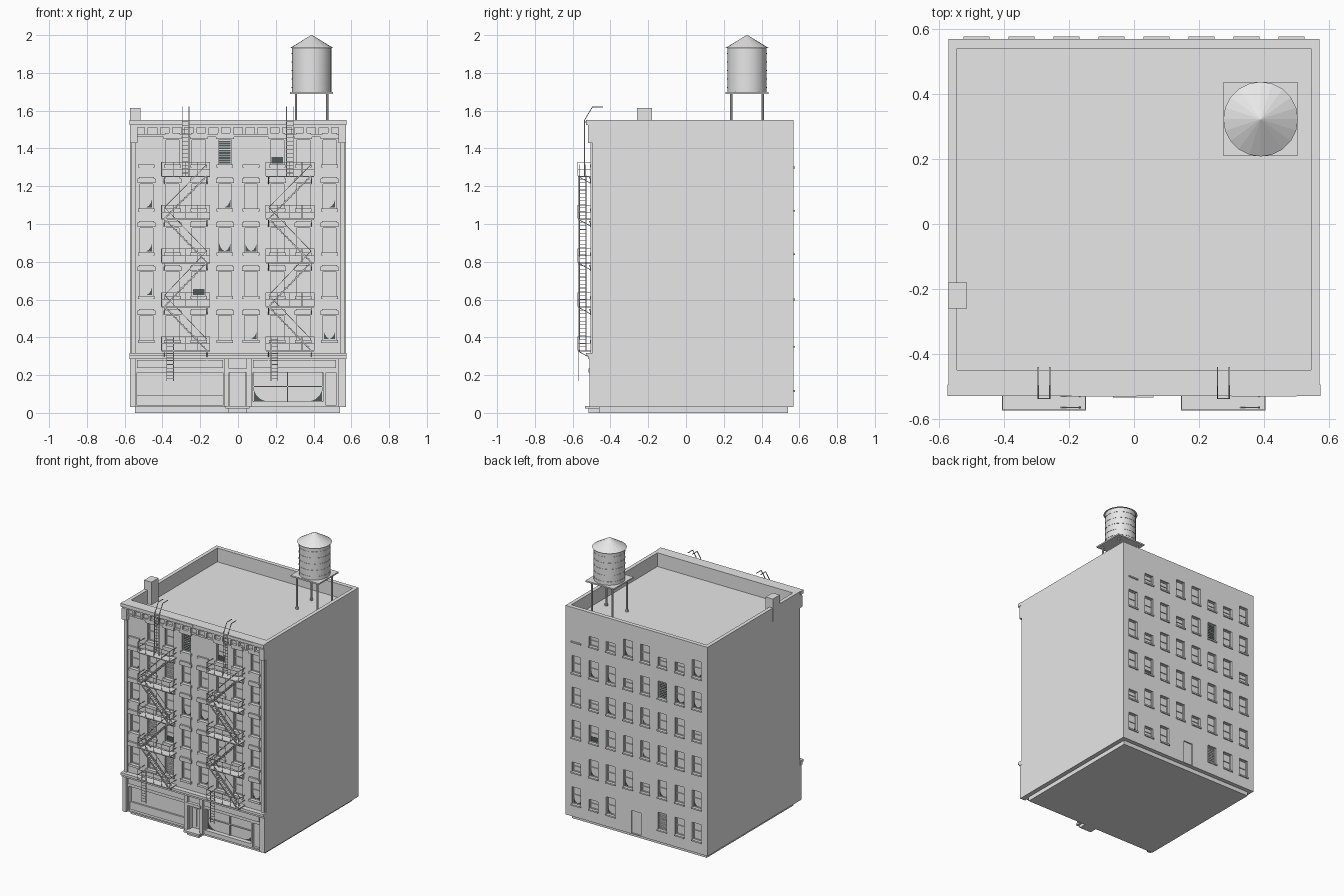
import bpy, bmesh, random
from math import radians
from mathutils import Matrix, Vector

random.seed(4)
cube = bpy.data.objects.get("Cube")
if cube:
    bpy.data.objects.remove(cube, do_unlink=True)


def material(name, rgb):
    m = bpy.data.materials.new(name)
    m.use_nodes = True
    m.diffuse_color = (*rgb, 1)
    m.node_tree.nodes["Principled BSDF"].inputs["Base Color"].default_value = (*rgb, 1)
    return m


GREY = material("masonry grey", (0.8, 0.8, 0.8))
PALE = material("pale pane grey", (0.87, 0.87, 0.87))
DARK = material("dark slate glass", (0.08, 0.1, 0.1))


class Part:
    """Collects simple solids into one named object."""

    def __init__(self, name, mat=GREY):
        self.name, self.mat, self.bm = name, mat, bmesh.new()

    def box(self, x0, x1, y0, y1, z0, z1):
        size = Matrix.Diagonal((x1 - x0, abs(y1 - y0), z1 - z0, 1))
        mid = Matrix.Translation(((x0 + x1) / 2, (y0 + y1) / 2, (z0 + z1) / 2))
        bmesh.ops.create_cube(self.bm, size=1, matrix=mid @ size)

    def bar(self, a, b, t=0.004):
        a, b = Vector(a), Vector(b)
        turn = (b - a).to_track_quat('Z', 'Y').to_matrix().to_4x4()
        size = Matrix.Diagonal((t, t, (b - a).length, 1))
        bmesh.ops.create_cube(self.bm, size=1, matrix=Matrix.Translation((a + b) / 2) @ turn @ size)

    def cone(self, x, y, z0, z1, r0, r1, n=20):
        bmesh.ops.create_cone(self.bm, cap_ends=True, segments=n, radius1=r0, radius2=r1,
                              depth=z1 - z0, matrix=Matrix.Translation((x, y, (z0 + z1) / 2)))

    def corner(self, x, y, z, w, h):
        """Curved corner plate left uncovered by a drawn curtain."""
        pts = [(0, 0), (w, 0), (w * 0.55, h * 0.2), (w * 0.2, h * 0.55), (0, h)]
        f = self.bm.faces.new([self.bm.verts.new((x + u, y, z + v)) for u, v in pts])
        f.normal_update()
        if f.normal.y * y < 0:
            f.normal_flip()

    def finish(self):
        me = bpy.data.meshes.new(self.name)
        self.bm.to_mesh(me)
        self.bm.free()
        me.materials.append(self.mat)
        ob = bpy.data.objects.new(self.name, me)
        bpy.context.collection.objects.link(ob)
        return ob


FRONT, BACK = -0.495, 0.57
COLS = [-0.485 + 0.1385 * i for i in range(8)]
FRONT_ROWS = [0.385, 0.618, 0.85, 1.083, 1.315]
BACK_ROWS = [0.12, 0.355, 0.605, 0.845, 1.075, 1.305]

body = Part("building_body")
body.box(-0.572, 0.572, FRONT, BACK, 0.03, 1.55)
cutter = Part("opening_cutter")
cutter.box(-0.545, 0.545, -0.45, 0.54, 1.45, 1.7)
panes = Part("window_panes", PALE)
glass = Part("dark_glass", DARK)
frames = Part("window_frames")
trim = Part("window_surrounds")


def opening(x0, x1, z0, z1, side, depth=0.022):
    """Recess with a pane at its bottom; returns the pane's outer y."""
    wall = FRONT if side < 0 else BACK
    inner = wall - side * depth
    cutter.box(x0, x1, inner, wall + side * 0.1, z0, z1)
    panes.box(x0, x1, inner, inner + side * 0.003, z0, z1)
    return inner + side * 0.003


def window(x, z, w, h, side, style):
    y = opening(x - w / 2, x + w / 2, z, z + h, side)
    x0, x1, t = x - w / 2, x + w / 2, 0.005
    for a, b, c, d in ((x0, x0 + t, z, z + h), (x1 - t, x1, z, z + h), (x0, x1, z, z + t),
                       (x0, x1, z + h - t, z + h), (x0, x1, z + h / 2, z + h / 2 + t)):
        frames.box(a, b, y, y + side * 0.006, c, d)
    if style == "dark":
        glass.box(x0 + t, x1 - t, y, y + side * 0.002, z + t, z + h - t)
    elif style == "low":
        glass.box(x0 + t, x1 - t, y, y + side * 0.002, z + t, z + h * 0.3)
    if style in ("curtain", "curtains"):
        glass.corner(x1 - t, y + side * 0.002, z + t, -w * 0.45, h * 0.33)
    if style == "curtains":
        glass.corner(x0 + t, y + side * 0.002, z + t, w * 0.45, h * 0.33)
    if style in ("slats", "dark"):
        for i in range(1, 10):
            s = z + h * i / 10
            frames.box(x0 + t, x1 - t, y, y + side * 0.005, s, s + 0.003)


# Front windows with hoods, sills and spandrel panels
special = {(3, 4): "dark", (2, 1): "low", (5, 4): "low", (2, 0): "slats", (1, 1): "slats",
           (2, 3): "slats", (3, 2): "curtains", (4, 2): "curtains", (0, 2): "curtain",
           (0, 3): "curtain", (3, 3): "curtain", (4, 0): "curtain", (7, 0): "curtains",
           (7, 3): "curtain", (0, 1): "curtain"}
for c, x in enumerate(COLS):
    for r, z in enumerate(FRONT_ROWS):
        trim.box(x - 0.044, x + 0.044, FRONT, FRONT - 0.012, z - 0.016, z)
        if (c, r) in ((0, 4), (4, 4)):
            continue
        window(x, z, 0.07, 0.13, -1, special.get((c, r), "plain"))
        trim.box(x - 0.047, x + 0.047, FRONT, FRONT - 0.014, z + 0.134, z + 0.158)
        trim.box(x - 0.04, x + 0.04, FRONT, FRONT - 0.018, z + 0.158, z + 0.166)
        if r < 4:
            trim.box(x - 0.036, x + 0.036, FRONT, FRONT - 0.005, z + 0.166, z + 0.217)

# Back windows, sills and service door
for c, x in enumerate(COLS):
    for r, z in enumerate(BACK_ROWS):
        if r == 0 and c in (3, 4):
            continue
        trim.box(x - 0.04, x + 0.04, BACK, BACK + 0.008, z - 0.01, z)
        if r == 5 and c == 7:
            continue
        style = "dark" if (c, r) == (2, 4) else "slats" if (c, r) == (2, 0) else \
            random.choice(("plain", "plain", "curtain", "curtains", "short", "short"))
        if (c, r) == (6, 2):
            style = "low"
        window(x, z, 0.072, 0.07 if style == "short" else 0.125, 1, style)
opening(-0.035, 0.04, 0.035, 0.2, 1, 0.012)

# Shopfronts and entrance
y = opening(-0.535, -0.08, 0.04, 0.215, -1, 0.035)
frames.box(-0.535, -0.08, y, y - 0.012, 0.04, 0.095)
y = opening(0.08, 0.45, 0.06, 0.215, -1, 0.035)
for x in (0.08, 0.26, 0.444):
    frames.box(x, x + 0.006, y, y - 0.01, 0.06, 0.215)
frames.box(0.08, 0.45, y, y - 0.01, 0.137, 0.142)
glass.corner(0.086, y - 0.003, 0.062, 0.06, 0.055)
glass.corner(0.444, y - 0.003, 0.062, -0.06, 0.055)
y = opening(-0.042, 0.04, 0.036, 0.215, -1, 0.035)
for x in (-0.032, 0.004):
    frames.box(x, x + 0.028, y, y - 0.006, 0.055, 0.185)
opening(0.465, 0.52, 0.04, 0.215, -1, 0.02)
front = Part("shopfront_trim")
for x0, x1 in ((-0.535, -0.08), (0.08, 0.52)):
    front.box(x0, x1, FRONT, FRONT - 0.008, 0.238, 0.28)
for x0, x1 in ((-0.572, -0.542), (-0.075, -0.048), (0.046, 0.073), (0.53, 0.572)):
    front.box(x0, x1, FRONT, FRONT - 0.016, 0.03, 0.285)
front.box(-0.06, 0.058, FRONT, FRONT - 0.022, 0.215, 0.235)
front.box(-0.575, 0.575, FRONT, FRONT - 0.025, 0.285, 0.3)
front.box(-0.575, 0.575, FRONT, FRONT - 0.035, 0.3, 0.318)
front.box(-0.065, 0.06, -0.46, -0.535, 0.022, 0.036)
front.box(-0.05, 0.045, -0.46, -0.515, 0, 0.022)

# Cornice, dentils, end brackets and corner strips
cornice = Part("cornice")
cornice.box(-0.575, 0.575, FRONT, -0.53, 1.525, 1.55)
cornice.box(-0.572, 0.572, FRONT, -0.518, 1.512, 1.525)
cornice.box(-0.572, 0.572, FRONT, -0.503, 1.46, 1.474)
for i in range(18):
    x = -0.55 + 1.1 * i / 17
    cornice.box(x - 0.009, x + 0.009, FRONT, -0.515, 1.474, 1.512)
for x in (-0.093, 0.4):
    cornice.box(x - 0.1, x + 0.1, FRONT, -0.532, 1.535, 1.546)
for s in (-1, 1):
    x = s * 0.552
    cornice.box(x - 0.02, x + 0.02, FRONT, -0.52, 1.43, 1.512)
    cornice.box(x - 0.012, x + 0.012, FRONT, -0.505, 0.318, 1.43)

# Plinth, chimney
plinth = Part("plinth")
plinth.box(-0.545, 0.54, -0.46, 0.54, 0, 0.03)
chimney = Part("chimney")
chimney.box(-0.573, -0.515, -0.26, -0.18, 1.45, 1.615)

# Fire escapes, drop ladders and roof ladders
LEVELS = [0.33, 0.563, 0.797, 1.028, 1.255]
for name, cx in (("right_fire_escape", -0.277), ("left_fire_escape", 0.275)):
    p = Part(name)
    x0, x1, y0, y1 = cx - 0.128, cx + 0.128, -0.573, FRONT
    for i, z in enumerate(LEVELS):
        p.box(x0, x1, y0, y1, z - 0.006, z)
        for h in (0.035, 0.072):
            p.bar((x0, y0, z + h), (x1, y0, z + h), 0.003)
            for x in (x0, x1):
                p.bar((x, y0, z + h), (x, y1, z + h), 0.003)
        for k in range(5):
            x = x0 + (x1 - x0) * k / 4
            p.bar((x, y0, z), (x, y0, z + 0.072), 0.003)
        for x in (x0 + 0.015, x1 - 0.015):
            p.bar((x, y0 + 0.005, z - 0.005), (x, y1, z - 0.045))
            p.bar((x, y1 - 0.003, z - 0.05), (x, y1 - 0.003, z))
        if i == len(LEVELS) - 1:
            continue
        # Flights alternate direction from one landing to the next
        s = 1 if i % 2 == 0 else -1
        a, b = Vector((cx + s * 0.112, 0, z)), Vector((cx - s * 0.112, 0, LEVELS[i + 1]))
        for y in (-0.565, -0.53):
            off = Vector((0, y, 0))
            p.bar(a + off, b + off, 0.006)
            up = Vector((0, y, 0.06))
            p.bar(a + up, b + up, 0.003)
        for k in range(1, 12):
            q = a.lerp(b, k / 12)
            p.box(q.x - 0.009, q.x + 0.009, -0.565, -0.53, q.z - 0.001, q.z + 0.002)
    for x in (cx - 0.1, cx - 0.065):
        p.bar((x, -0.568, 0.17), (x, -0.568, 0.4))
    for k in range(12):
        z = 0.18 + k * 0.019
        p.bar((cx - 0.1, -0.568, z), (cx - 0.065, -0.568, z), 0.003)
    for x in (cx - 0.018, cx + 0.018):
        p.bar((x, -0.537, 1.255), (x, -0.537, 1.55))
        p.bar((x, -0.537, 1.55), (x, -0.495, 1.62))
        p.bar((x, -0.495, 1.62), (x, -0.44, 1.62))
    for k in range(14):
        z = 1.27 + k * 0.021
        p.bar((cx - 0.018, -0.537, z), (cx + 0.018, -0.537, z), 0.003)
    p.finish()

# Rooftop water tank
tx, ty = 0.39, 0.323
stand = Part("tank_stand")
stand.box(tx - 0.114, tx + 0.114, ty - 0.114, ty + 0.114, 1.688, 1.698)
for sx in (-1, 1):
    for sy in (-1, 1):
        stand.cone(tx + sx * 0.083, ty + sy * 0.083, 1.45, 1.69, 0.006, 0.006, 8)
        stand.cone(tx + sx * 0.083, ty + sy * 0.083, 1.45, 1.465, 0.011, 0.011, 8)
stand.finish()
tank = Part("tank_barrel")
tank.cone(tx, ty, 1.698, 1.936, 0.104, 0.104)
for k in range(5):
    tank.cone(tx, ty, 1.72 + k * 0.045, 1.724 + k * 0.045, 0.106, 0.106)
barrel = tank.finish()
lid = Part("tank_roof")
lid.cone(tx, ty, 1.932, 2.0, 0.115, 0.002)
lid.finish()

# Cut the openings into the body
shell, tool = body.finish(), cutter.finish()
tool.hide_render = True
for part in (panes, glass, frames, trim, front, cornice, plinth, chimney):
    part.finish()
mod = shell.modifiers.new("openings", 'BOOLEAN')
mod.object, mod.solver = tool, 'EXACT'
bpy.context.view_layer.objects.active = shell
bpy.ops.object.modifier_apply(modifier=mod.name)
bpy.data.objects.remove(tool, do_unlink=True)
bpy.ops.object.select_all(action='DESELECT')
barrel.select_set(True)
bpy.context.view_layer.objects.active = barrel
bpy.ops.object.shade_smooth_by_angle(angle=radians(30))
